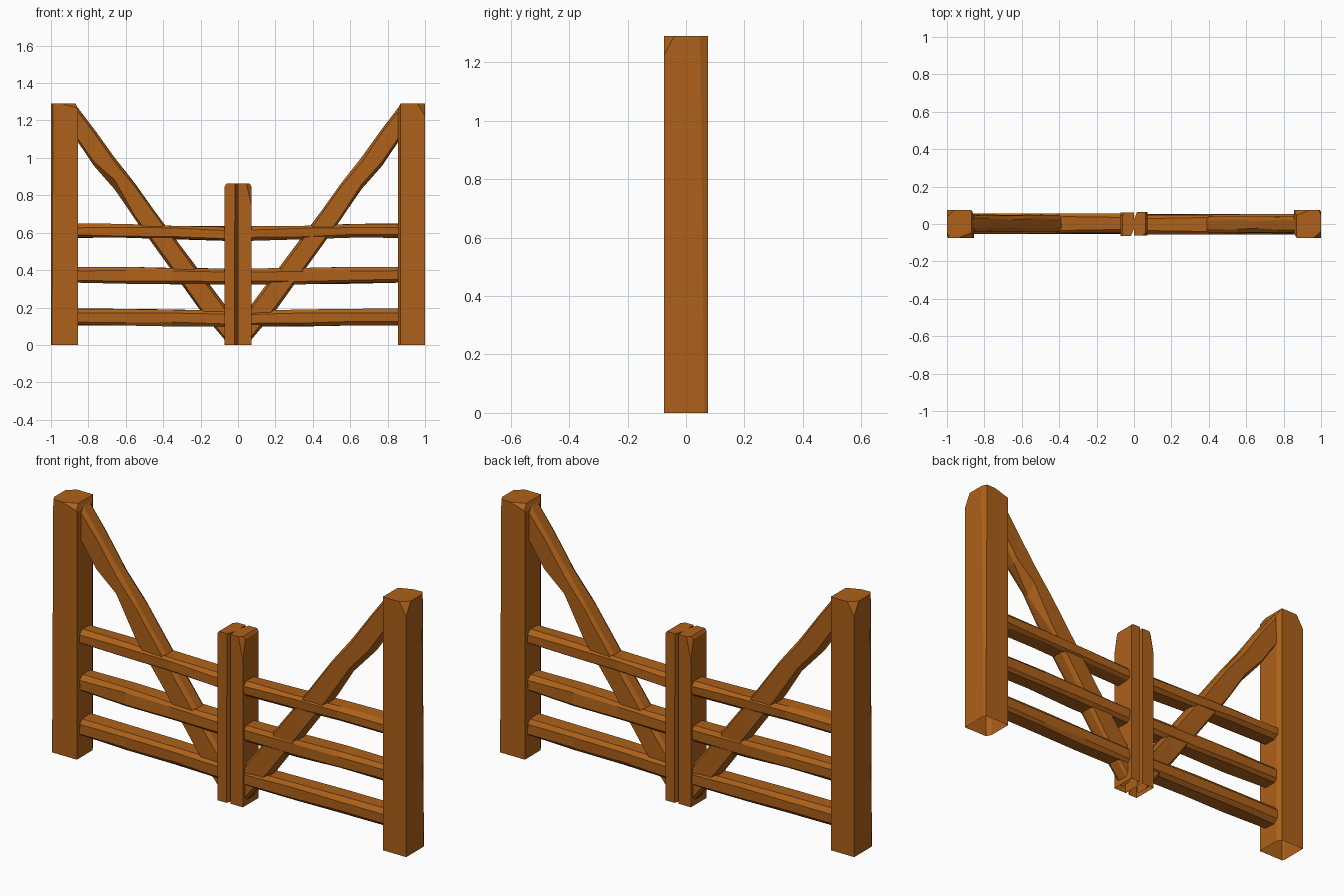
import bpy, bmesh, random
from mathutils import Vector

if "Cube" in bpy.data.objects:
    bpy.data.objects.remove(bpy.data.objects["Cube"])

wood = bpy.data.materials.new("wood")
wood.diffuse_color = (0.42, 0.12, 0.01, 1)
wood.use_nodes = True
wood.node_tree.nodes["Principled BSDF"].inputs["Base Color"].default_value = wood.diffuse_color


def finish(bm, name):
    bmesh.ops.recalc_face_normals(bm, faces=bm.faces)
    # hollow underside on the uprights
    under = [f for f in bm.faces if f.normal.z < -0.95 and f.calc_center_median().z < 0.001]
    bmesh.ops.delete(bm, geom=under, context='FACES_ONLY')
    me = bpy.data.meshes.new(name)
    bm.to_mesh(me)
    bm.free()
    me.materials.append(wood)
    bpy.context.collection.objects.link(bpy.data.objects.new(name, me))


def upright(name, s, lo, hi, cuts):
    """Box hewn by planes (point, outward normal); s=-1 turns it half way round z."""
    bm = bmesh.new()
    bmesh.ops.create_cube(bm, size=1)
    for v in bm.verts:
        v.co = [lo[i] if v.co[i] < 0 else hi[i] for i in range(3)]
    for p, n in cuts:
        r = bmesh.ops.bisect_plane(bm, geom=bm.verts[:] + bm.edges[:] + bm.faces[:],
                                   plane_co=Vector(p), plane_no=Vector(n), clear_outer=True)
        edges = [e for e in r['geom_cut'] if isinstance(e, bmesh.types.BMEdge)]
        if edges:
            bmesh.ops.contextual_create(bm, geom=edges)
    for v in bm.verts:
        v.co.x *= s
        v.co.y *= s
    finish(bm, name)


def plane(a, b, c, out):
    """Cut plane through three points, facing along out."""
    n = (Vector(b) - Vector(a)).cross(Vector(c) - Vector(a))
    return (a, n if n.dot(Vector(out)) > 0 else -n)


def beam(name, s, stations, y0, y1, jitter):
    """Chamfered loft through stations (x, z_top, z_bottom, chamfer, low front chamfer)."""
    bm = bmesh.new()
    rings = []
    for x, t, b, c, k in stations:
        pts = [(y0, b + k), (y0, t - c), (y0 + c, t), (y1 - c, t),
               (y1, t - c), (y1, b + c), (y1 - c, b), (y0 + k, b)]
        rings.append([bm.verts.new((s * x, s * (y + random.uniform(-jitter, jitter)),
                                    max(0, z + random.uniform(-jitter, jitter)))) for y, z in pts])
    for a, b in zip(rings, rings[1:]):
        for i in range(8):
            j = (i + 1) % 8
            bm.faces.new((a[i], a[j], b[j], b[i]))
    bm.faces.new(rings[0])
    bm.faces.new(rings[-1])
    finish(bm, name)


# The right leaf is the left leaf turned half way round z
for s, side in ((1, "left"), (-1, "right")):
    random.seed(4)
    # tall outer post
    upright(side + "_post", s, (-1, -0.075, 0), (-0.855, 0.075, 1.29), [
        plane((-1, -0.048, 1.29), (-1, -0.063, 0), (-0.988, -0.075, 1.29), (-1, -1, 0)),
        plane((-0.855, 0.05, 0), (-0.855, 0.05, 1), (-0.87, 0.075, 0), (1, 1, 0)),
        plane((-0.96, 0.075, 1.29), (-1, 0.075, 1.225), (-1, 0.04, 1.29), (-1, 1, 1)),
        plane((-0.94, -0.075, 1.29), (-0.855, -0.075, 1.265), (-0.865, -0.045, 1.29), (1, -1, 1)),
        plane((-0.868, 0, 1.29), (-0.855, 0, 1.26), (-0.868, 0.05, 1.29), (1, 0, 1)),
    ])
    # short meeting stile with a groove along the seam
    upright(side + "_stile", s, (-0.071, -0.065, 0), (0, 0.062, 0.862), [
        plane((-0.02, -0.065, 0), (-0.016, -0.065, 1), (0, -0.015, 0), (1, -1, 0)),
        plane((-0.045, 0.062, 0.862), (-0.071, 0.04, 0.862), (-0.071, 0.062, 0.75), (-1, 1, 1)),
        plane((-0.062, 0, 0.862), (-0.071, 0, 0.848), (-0.062, 0.05, 0.862), (-1, 0, 1)),
    ])
    # three rails
    for i, (t, b, drop) in enumerate(((0.193, 0.106, 0.009), (0.417, 0.33, 0.008), (0.648, 0.572, 0.015))):
        stations = [(-0.858, t, b, 0.02, 0.018), (-0.6, t - 0.25 * drop, b, 0.018, 0.012),
                    (-0.35, t - 0.6 * drop, b - 0.5 * drop, 0.016, 0.018),
                    (-0.05, t - drop, b - drop, 0.02, 0.014)]
        beam(f"{side}_rail_{i + 1}", s, stations, -0.051, 0.053, 0.003)
    # diagonal brace
    beam(side + "_brace", s, [(-0.858, 1.27, 1.09, 0.018, 0.015), (-0.77, 1.155, 0.96, 0.02, 0.02),
                              (-0.66, 1.0, 0.835, 0.024, 0.05), (-0.55, 0.86, 0.67, 0.018, 0.018),
                              (-0.39, 0.64, 0.45, 0.02, 0.02), (-0.2, 0.385, 0.185, 0.022, 0.015),
                              (-0.05, 0.185, 0.0, 0.02, 0.015)], -0.04, 0.048, 0.003)
